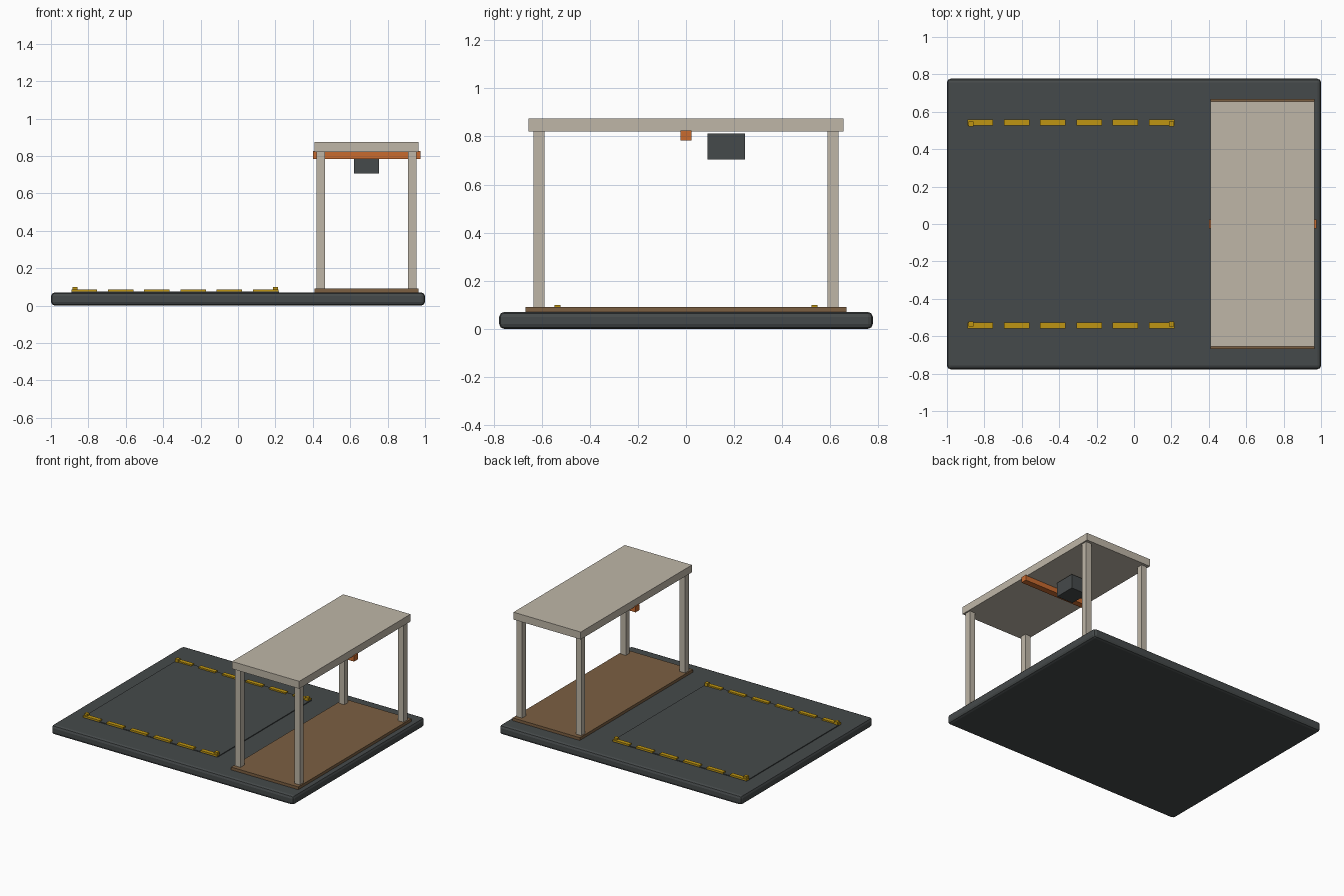
import bpy

if "Cube" in bpy.data.objects:
    bpy.data.objects.remove(bpy.data.objects["Cube"], do_unlink=True)


def material(name, r, g, b):
    m = bpy.data.materials.new(name)
    m.use_nodes = True
    m.diffuse_color = (r, g, b, 1)
    m.node_tree.nodes["Principled BSDF"].inputs["Base Color"].default_value = (r, g, b, 1)
    return m


charcoal = material("charcoal", 0.06, 0.068, 0.069)
cream = material("warm grey", 0.52, 0.47, 0.39)
wood = material("wood brown", 0.2, 0.115, 0.055)
yellow = material("marking yellow", 0.52, 0.3, 0.006)
orange = material("rail orange", 0.58, 0.145, 0.028)


def box(name, mat, x, y, z, bevel=0):
    """Box from (min, max) pairs along each axis."""
    spans = (x, y, z)
    bpy.ops.mesh.primitive_cube_add(size=1, location=[(a + b) / 2 for a, b in spans])
    ob = bpy.context.object
    ob.name = name
    ob.scale = [b - a for a, b in spans]
    bpy.ops.object.transform_apply(location=False, rotation=False, scale=True)
    ob.data.materials.append(mat)
    if bevel:
        mod = ob.modifiers.new("rounded_edges", "BEVEL")
        mod.width = bevel
        mod.segments = 2
    return ob


def around(c, size):
    return (c - size / 2, c + size / 2)


# Ground slab and marked yard
box("base_slab", charcoal, (-1, 1), (-0.777, 0.777), (0, 0.07), 0.02)
box("yard_pad", charcoal, (-0.89, 0.22), (-0.555, 0.555), (0.066, 0.076))

# Dashed boundary lines with small corner markers
for side, s in (("right", -1), ("left", 1)):
    for i in range(6):
        box(f"yard_dash_{side}_{i}", yellow, around(-0.822 + i * 0.194, 0.136),
            around(s * 0.543, 0.031), (0.074, 0.086))
    for end, x in (("outer", -0.872), ("inner", 0.2)):
        box(f"corner_marker_{side}_{end}", yellow, around(x, 0.026),
            around(s * 0.535, 0.026), (0.074, 0.1))

# Open shelter
box("shelter_floor", wood, (0.41, 0.965), (-0.667, 0.667), (0.066, 0.091))
box("shelter_roof", cream, (0.41, 0.965), (-0.656, 0.656), (0.82, 0.875))
for x in (0.443, 0.932):
    for y in (-0.612, 0.612):
        box("shelter_post", cream, around(x, 0.045), around(y, 0.045), (0.09, 0.822))

# Overhead hoist
box("hoist_rail", orange, (0.4, 0.975), (-0.023, 0.023), (0.783, 0.825))
box("hoist_motor", charcoal, (0.62, 0.755), (0.09, 0.245), (0.705, 0.812))
